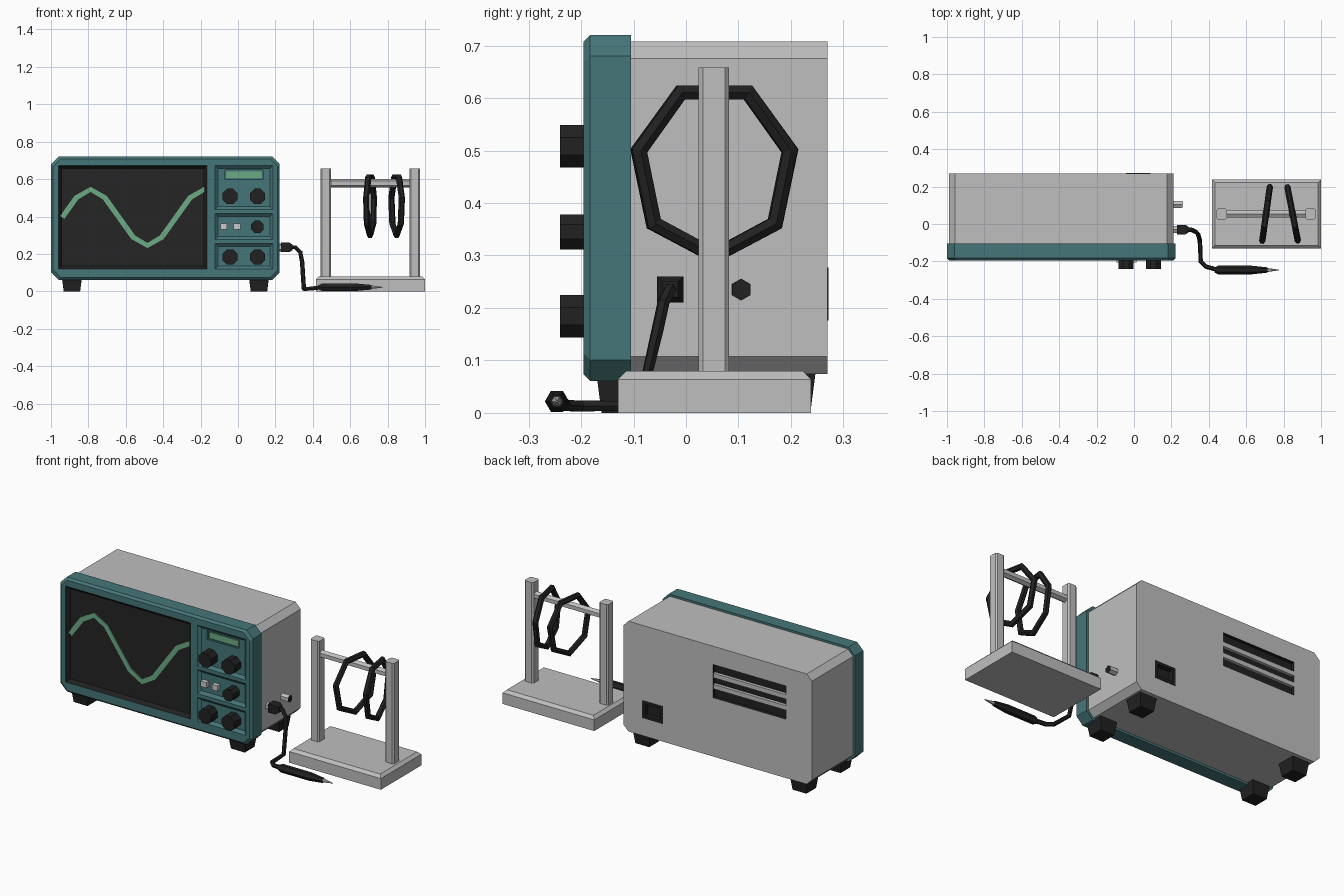
import bpy, bmesh
from math import sin, cos, pi, tau, radians
from mathutils import Vector

cube = bpy.data.objects.get("Cube")
if cube:
    bpy.data.objects.remove(cube, do_unlink=True)


def material(name, r, g, b):
    m = bpy.data.materials.new(name)
    m.use_nodes = True
    m.diffuse_color = (r, g, b, 1)
    m.node_tree.nodes["Principled BSDF"].inputs["Base Color"].default_value = (r, g, b, 1)
    return m


TEAL = material("teal", 0.06, 0.18, 0.19)
GREY = material("light grey", 0.52, 0.52, 0.52)
BLACK = material("black", 0.015, 0.015, 0.015)
SCREEN = material("screen charcoal", 0.018, 0.018, 0.018)
GREEN = material("trace green", 0.15, 0.41, 0.235)
WHITE = material("button grey", 0.6, 0.6, 0.6)


def loft(name, rings, mat):
    """Skin a series of equal-length point loops and cap both ends."""
    bm = bmesh.new()
    loops = [[bm.verts.new(p) for p in r] for r in rings]
    n = len(loops[0])
    for a, b in zip(loops, loops[1:]):
        for i in range(n):
            j = (i + 1) % n
            bm.faces.new((a[i], a[j], b[j], b[i]))
    bm.faces.new(loops[0])
    bm.faces.new(loops[-1])
    bmesh.ops.recalc_face_normals(bm, faces=bm.faces)
    me = bpy.data.meshes.new(name)
    bm.to_mesh(me)
    bm.free()
    me.materials.append(mat)
    ob = bpy.data.objects.new(name, me)
    bpy.context.collection.objects.link(ob)
    return ob


def place(axis, t, pts):
    if axis == 'x':
        return [(t, u, v) for u, v in pts]
    if axis == 'y':
        return [(u, t, v) for u, v in pts]
    return [(u, v, t) for u, v in pts]


def rect(u0, u1, v0, v1, inset=0, c=0):
    """Rectangle outline, with optional cut corners."""
    u0, u1, v0, v1 = u0 + inset, u1 - inset, v0 + inset, v1 - inset
    if not c:
        return [(u0, v0), (u1, v0), (u1, v1), (u0, v1)]
    return [(u0 + c, v0), (u1 - c, v0), (u1, v0 + c), (u1, v1 - c),
            (u1 - c, v1), (u0 + c, v1), (u0, v1 - c), (u0, v0 + c)]


def ngon(u, v, r, n, turn=0.0):
    return [(u + r * cos(turn + tau * i / n), v + r * sin(turn + tau * i / n)) for i in range(n)]


def box(name, x, y, z, mat):
    return loft(name, [place('y', t, rect(*x, *z)) for t in y], mat)


def turned(name, axis, u, v, n, profile, mat, turn=0.0):
    return loft(name, [place(axis, t, ngon(u, v, r, n, turn)) for t, r in profile], mat)


def cut(target, cutter):
    mod = target.modifiers.new("cut", 'BOOLEAN')
    mod.operation = 'DIFFERENCE'
    mod.solver = 'EXACT'
    mod.material_mode = 'TRANSFER'
    mod.object = cutter
    bpy.context.view_layer.objects.active = target
    bpy.ops.object.modifier_apply(modifier=mod.name)
    bpy.data.objects.remove(cutter, do_unlink=True)


def tube(name, pts, radius, mat, closed=False):
    cu = bpy.data.curves.new(name, 'CURVE')
    cu.dimensions = '3D'
    cu.bevel_depth = radius
    cu.bevel_resolution = 1
    cu.use_fill_caps = True
    sp = cu.splines.new('POLY')
    sp.points.add(len(pts) - 1)
    for p, co in zip(sp.points, pts):
        p.co = (*co, 1)
    sp.use_cyclic_u = closed
    sp.use_smooth = False
    cu.materials.append(mat)
    ob = bpy.data.objects.new(name, cu)
    bpy.context.collection.objects.link(ob)


# Case with cut long edges
case = loft("case", [place('y', t, rect(-0.99, 0.21, 0.074, 0.708, c=0.033)) for t in (-0.11, 0.27)], GREY)

# Front bezel with chamfered rim
FRONT = -0.195
bezel = loft("bezel", [place('y', t, rect(-1, 0.223, 0.061, 0.72, i, 0.04))
                       for t, i in ((-0.105, 0), (FRONT + 0.012, 0), (FRONT, 0.012))], TEAL)


def recess(x, z, depth, slope, mat):
    """Sloped pocket in the bezel front."""
    cut(bezel, loft("cutter", [place('y', FRONT + t, rect(*x, *z, i))
                               for t, i in ((-depth, -slope), (depth, slope))], mat))


# Screen pocket and the control panels
recess((-0.96, -0.167), (0.12, 0.672), 0.02, 0.016, BLACK)
box("screen", (-0.942, -0.185), (-0.178, -0.173), (0.138, 0.654), SCREEN)
for z in ((0.437, 0.672), (0.278, 0.417), (0.12, 0.257)):
    recess((-0.122, 0.186), z, 0.014, 0.016, TEAL)

# Readout window
cut(bezel, box("cutter", (-0.07, 0.134), (-0.25, -0.17), (0.598, 0.648), TEAL))
box("readout", (-0.062, 0.126), (-0.177, -0.169), (0.605, 0.641), GREEN)

# Sine trace on the screen
STEPS = 10
X0, DX = -0.94, 0.076
trace = []
for i in range(STEPS + 1):
    a = i * pi / 4
    nrm = Vector((-0.15 * pi / 4 * cos(a), DX)).normalized() * 0.014
    x, z = X0 + DX * i, 0.395 + 0.15 * sin(a)
    trace.append([(x + s * nrm.x, y, z + s * nrm.y)
                  for s, y in ((-1, -0.183), (1, -0.183), (1, -0.176), (-1, -0.176))])
loft("trace", trace, GREEN)

# Knobs and push buttons
for k, (x, z, r) in enumerate([(-0.043, 0.508, 0.044), (0.104, 0.508, 0.044), (0.104, 0.345, 0.036),
                               (-0.043, 0.184, 0.044), (0.104, 0.184, 0.044)]):
    turned(f"knob_{k + 1}", 'y', x, z, 8, ((-0.175, r), (-0.24, r)), BLACK, pi / 8)
for k, x in enumerate((-0.076, -0.005)):
    box(f"button_{k + 1}", (x - 0.018, x + 0.018), (-0.205, -0.175), (0.33, 0.362), WHITE)

# Tapered feet
for x in (-0.888, 0.112):
    for y in (-0.117, 0.193):
        loft("foot", [place('z', t, rect(x - h, x + h, y - h, y + h))
                      for t, h in ((0, 0.044), (0.085, 0.055))], BLACK)

# Rear vent with slats, and power socket
VX, VZ = (-0.825, -0.361), (0.412, 0.603)
cut(case, box("cutter", VX, (0.25, 0.3), VZ, BLACK))
for k in (1, 2):
    z = VZ[0] + (VZ[1] - VZ[0]) * k / 3
    box(f"vent_slat_{k}", VX, (0.245, 0.268), (z - 0.013, z + 0.013), GREY)
cut(case, box("cutter", (-0.044, 0.089), (0.24, 0.3), (0.176, 0.277), BLACK))
socket = box("power_socket", (-0.044, 0.089), (0.23, 0.272), (0.176, 0.277), BLACK)
cut(socket, box("cutter", (-0.025, 0.07), (0.245, 0.3), (0.192, 0.261), BLACK))

# Side connectors
for name, y in (("front", -0.03), ("rear", 0.105)):
    turned(f"{name}_connector", 'x', y, 0.235, 6, ((0.2, 0.021), (0.256, 0.021)), GREY, pi / 2)
turned("connector_cap", 'x', 0.105, 0.235, 6, ((0.25, 0.0205), (0.259, 0.0205)), BLACK, pi / 2)

# Probe plug, cord, body and tip
loft("probe_plug", [place('x', t, rect(-0.03 - h, -0.03 + h, 0.235 - h, 0.235 + h))
                    for t, h in ((0.23, 0.025), (0.275, 0.025), (0.292, 0.015))], BLACK)
tube("probe_cord", [(0.28, -0.03, 0.236), (0.305, -0.03, 0.236), (0.333, -0.043, 0.21),
                    (0.343, -0.055, 0.155), (0.352, -0.088, 0.014), (0.357, -0.2, 0.013),
                    (0.385, -0.228, 0.014), (0.45, -0.246, 0.022)], 0.012, BLACK)
turned("probe_body", 'x', -0.246, 0.022, 6,
       ((0.43, 0.013), (0.45, 0.023), (0.63, 0.023), (0.715, 0.014)), BLACK)
turned("probe_tip", 'x', -0.246, 0.022, 6, ((0.71, 0.011), (0.775, 0.002)), GREY)

# Stand: chamfered base, two posts, crossbar
loft("stand_base", [place('z', t, rect(0.417, 1.0, -0.13, 0.238, i))
                    for t, i in ((0, 0), (0.064, 0), (0.08, 0.016))], GREY)
for x in (0.469, 0.944):
    loft("stand_post", [place('z', t, rect(x - 0.028, x + 0.028, 0.024, 0.082, c=0.008))
                        for t in (0.07, 0.658)], GREY)
turned("stand_crossbar", 'x', 0.053, 0.578, 6, ((0.47, 0.022), (0.943, 0.022)), GREY, pi / 2)

# Seven-sided cable loops hanging on the crossbar
for k, (x, tilt) in enumerate(((0.706, 8), (0.848, -11))):
    t = radians(tilt)
    loop = [(x + 0.15 * u * sin(t), 0.054 + 0.15 * u * cos(t), 0.463 + 0.164 * v)
            for u, v in ngon(0, 0, 1, 7, -pi / 2)]
    tube(f"cable_loop_{k + 1}", loop, 0.017, BLACK, closed=True)
